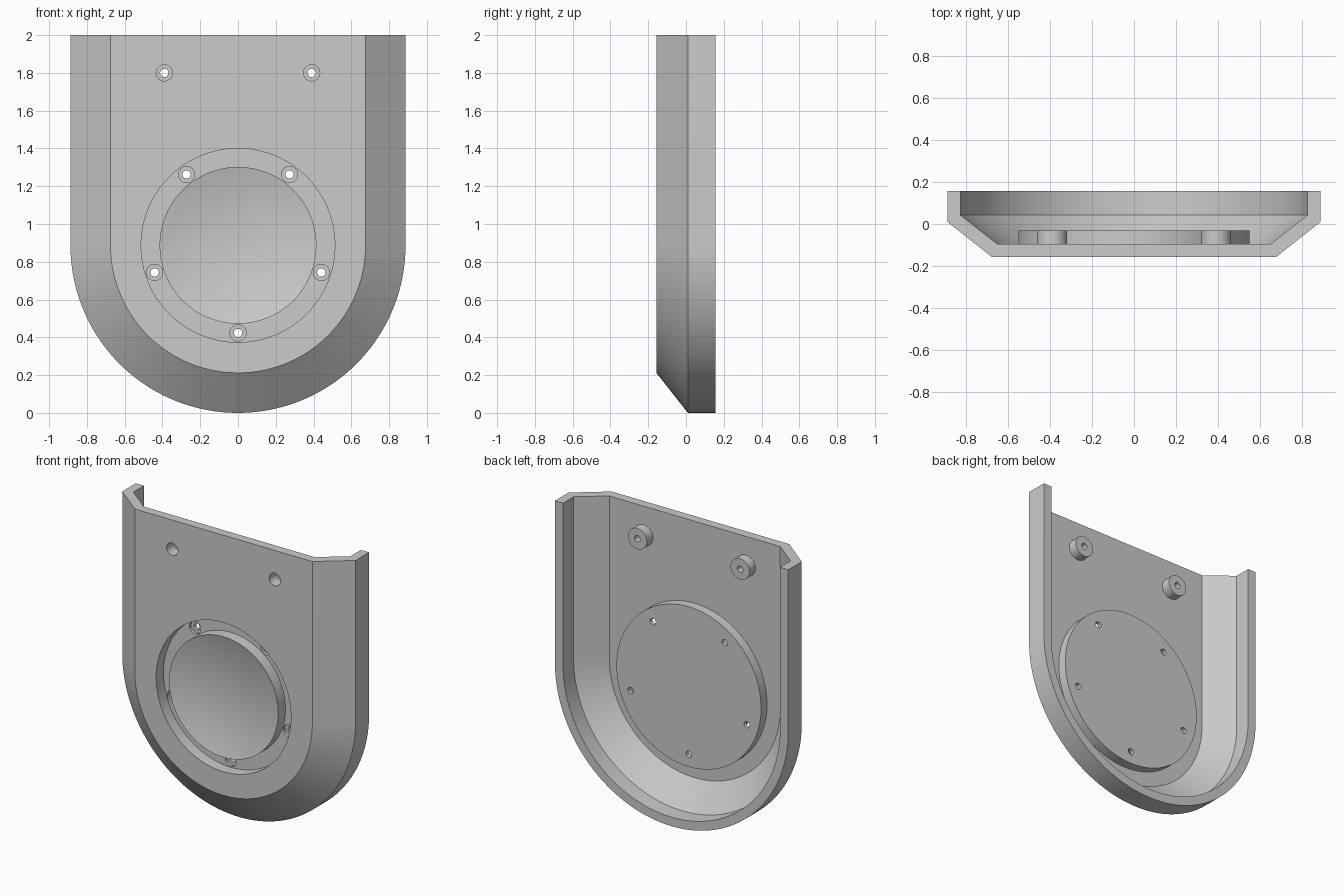
import bpy, bmesh, math
from mathutils import Vector

if "Cube" in bpy.data.objects:
    bpy.data.objects.remove(bpy.data.objects["Cube"], do_unlink=True)

CENTRE_Z = 0.887   # centre of the rounded bottom and of the round pocket
FRONT = -0.157
BACK = 0.157

grey = bpy.data.materials.new("light_grey")
grey.use_nodes = True
colour = (0.6, 0.6, 0.6, 1)
grey.diffuse_color = colour
grey.node_tree.nodes["Principled BSDF"].inputs["Base Color"].default_value = colour


def finish(name, bm):
    bmesh.ops.recalc_face_normals(bm, faces=bm.faces)
    mesh = bpy.data.meshes.new(name)
    bm.to_mesh(mesh)
    bm.free()
    mesh.materials.append(grey)
    obj = bpy.data.objects.new(name, mesh)
    bpy.context.collection.objects.link(obj)
    return obj


def u_loft(name, sections, top, steps=96):
    """Solid through U-shaped outlines, each given as (radius, y)."""
    bm = bmesh.new()
    rings = []
    for r, y in sections:
        pts = [(r, y, top)]
        for i in range(steps + 1):
            a = math.pi * i / steps
            pts.append((r * math.cos(a), y, CENTRE_Z - r * math.sin(a)))
        pts.append((-r, y, top))
        rings.append([bm.verts.new(p) for p in pts])
    n = len(rings[0])
    for a, b in zip(rings, rings[1:]):
        for i in range(n):
            j = (i + 1) % n
            bm.faces.new((a[i], a[j], b[j], b[i]))
    bm.faces.new(rings[0])
    bm.faces.new(rings[-1])
    return finish(name, bm)


def lathe(name, profile, x, z, steps):
    """Solid turned about the y direction from (radius, y) points."""
    bm = bmesh.new()
    verts = [bm.verts.new((x + r, y, z)) for r, y in profile]
    edges = [bm.edges.new(pair) for pair in zip(verts, verts[1:])]
    bmesh.ops.spin(bm, geom=verts + edges, cent=Vector((x, 0, z)), axis=(0, 1, 0),
                   angle=math.tau, steps=steps, use_merge=True)
    bmesh.ops.remove_doubles(bm, verts=bm.verts, dist=1e-5)
    return finish(name, bm)


def combine(target, tool, operation):
    mod = target.modifiers.new(operation.lower(), 'BOOLEAN')
    mod.operation = operation
    mod.solver = 'EXACT'
    mod.object = tool
    bpy.context.view_layer.objects.active = target
    bpy.ops.object.modifier_apply(modifier=mod.name)
    bpy.data.objects.remove(tool, do_unlink=True)


# Chamfered shell, open at the back and at the top
cover = u_loft("cover", [(0.675, FRONT), (0.887, 0.01), (0.887, BACK)], 2.0)
cavity = u_loft("cavity", [(0.65, -0.095), (0.825, 0.042), (0.825, 0.3)], 2.2)
combine(cover, cavity, 'DIFFERENCE')

# Round housing and two mounting posts on the inside
housing = [(0, -0.12), (0.55, -0.12), (0.55, -0.03), (0, -0.03)]
combine(cover, lathe("housing", housing, 0, CENTRE_Z, 96), 'UNION')
post = [(0, -0.12), (0.072, -0.12), (0.072, -0.03), (0, -0.03)]
for x in (-0.39, 0.39):
    combine(cover, lathe("post", post, x, 1.8, 40), 'UNION')

# Ring groove around a shallow dished centre
floor, rim, dip = -0.077, 0.415, 0.055
pocket = [(0, -0.3), (0.513, -0.3), (0.513, floor), (rim, floor)]
for i in range(13):
    t = 1 - i / 12
    pocket.append((rim * t, FRONT + 0.001 + dip * (1 - t * t)))
combine(cover, lathe("pocket", pocket, 0, CENTRE_Z, 96), 'DIFFERENCE')


# Stepped screw holes: five in the groove, two through the posts
def screw_hole(x, z, seat):
    steps = [(0, -0.3), (0.043, -0.3), (0.043, seat), (0.022, seat), (0.022, 0.1), (0, 0.1)]
    combine(cover, lathe("screw_hole", steps, x, z, 32), 'DIFFERENCE')


for i in range(5):
    a = math.tau * i / 5
    screw_hole(0.464 * math.sin(a), CENTRE_Z - 0.464 * math.cos(a), -0.058)
for x in (-0.39, 0.39):
    screw_hole(x, 1.8, floor)

# Smooth curves, crisp edges
bpy.ops.object.select_all(action='DESELECT')
cover.select_set(True)
bpy.context.view_layer.objects.active = cover
bpy.ops.object.shade_smooth_by_angle(angle=math.radians(25))
